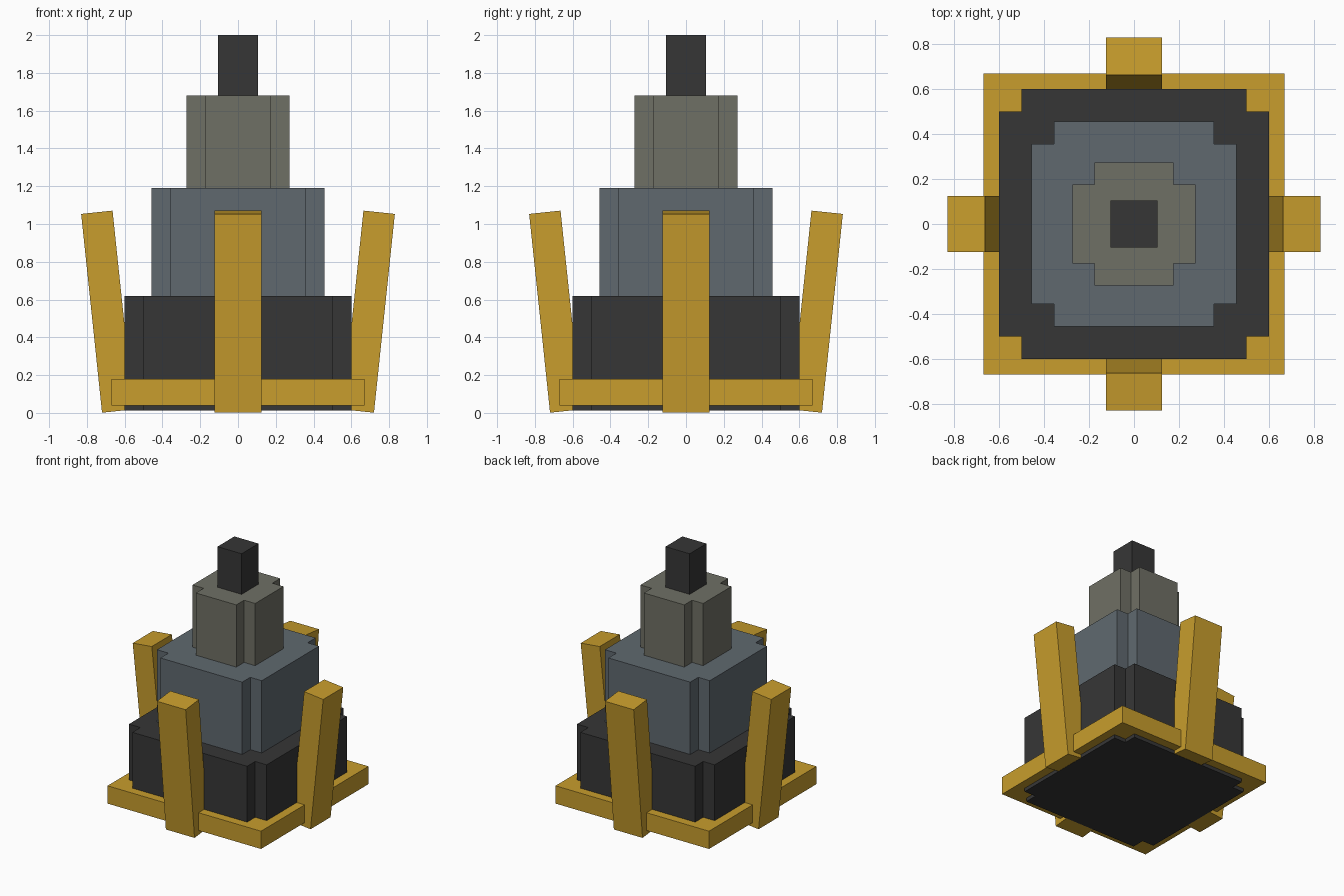
import bpy, bmesh, math
from mathutils import Matrix

if "Cube" in bpy.data.objects:
    bpy.data.objects.remove(bpy.data.objects["Cube"])


def material(name, rgb):
    m = bpy.data.materials.new(name)
    m.diffuse_color = (*rgb, 1)
    m.use_nodes = True
    m.node_tree.nodes["Principled BSDF"].inputs["Base Color"].default_value = m.diffuse_color
    return m


yellow = material("mustard yellow", (0.58, 0.34, 0.026))
charcoal = material("charcoal", (0.037, 0.037, 0.037))
slate = material("slate grey", (0.116, 0.141, 0.159))
olive = material("olive grey", (0.159, 0.162, 0.130))


def finish(name, bm, mat):
    bmesh.ops.recalc_face_normals(bm, faces=bm.faces)
    mesh = bpy.data.meshes.new(name)
    bm.to_mesh(mesh)
    bm.free()
    mesh.materials.append(mat)
    obj = bpy.data.objects.new(name, mesh)
    bpy.context.collection.objects.link(obj)
    return obj


def box(name, size, matrix, mat):
    bm = bmesh.new()
    bmesh.ops.create_cube(bm, size=1, matrix=matrix @ Matrix.Diagonal((*size, 1)))
    return finish(name, bm, mat)


def notched_tier(name, outer, inner, z0, z1, mat):
    """Square block with a square notch cut from every corner."""
    bm = bmesh.new()
    verts = []
    for k in range(4):
        c, s = round(math.cos(k * math.pi / 2)), round(math.sin(k * math.pi / 2))
        for x, y in ((outer, inner), (inner, inner), (inner, outer)):
            verts.append(bm.verts.new((c * x - s * y, s * x + c * y, z0)))
    face = bm.faces.new(verts)
    ext = bmesh.ops.extrude_face_region(bm, geom=[face], use_keep_orig=True)
    top = [g for g in ext["geom"] if isinstance(g, bmesh.types.BMVert)]
    bmesh.ops.translate(bm, verts=top, vec=(0, 0, z1 - z0))
    return finish(name, bm, mat)


# Stepped tower
notched_tier("lower_tier", 0.60, 0.50, 0.012, 0.62, charcoal)
notched_tier("middle_tier", 0.457, 0.357, 0.62, 1.19, slate)
notched_tier("upper_tier", 0.273, 0.176, 1.19, 1.68, olive)
box("top_post", (0.21, 0.21, 0.32), Matrix.Translation((0, 0, 1.84)), charcoal)

# Square band around the base
box("base_band", (1.338, 1.338, 0.14), Matrix.Translation((0, 0, 0.11)), yellow)

# Four braces leaning outward, one per side
for k, side in enumerate(("right", "back", "left", "front")):
    place = (Matrix.Rotation(k * math.pi / 2, 4, 'Z')
             @ Matrix.Translation((0.692, 0, 0.536))
             @ Matrix.Rotation(math.radians(6), 4, 'Y'))
    box("brace_" + side, (0.167, 0.25, 1.058), place, yellow)
